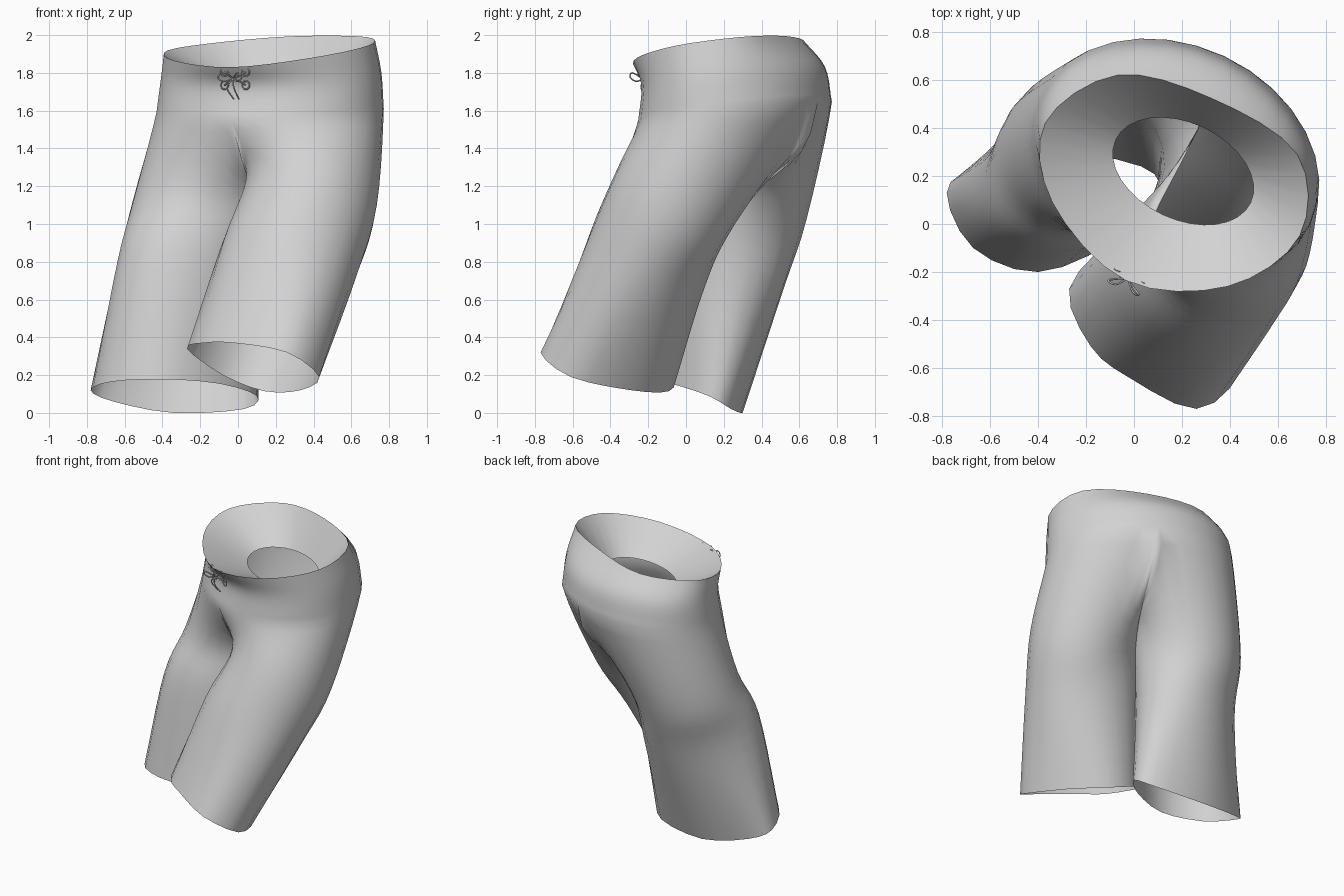
import bpy, bmesh
from math import sin, cos, radians, pi
from mathutils import Vector

cube = bpy.data.objects.get("Cube")
if cube:
    bpy.data.objects.remove(cube)

cloth = bpy.data.materials.new("grey cloth")
cloth.use_nodes = True
grey = (0.65, 0.65, 0.65, 1)
cloth.diffuse_color = grey
cloth.node_tree.nodes["Principled BSDF"].inputs["Base Color"].default_value = grey

TURN = -25      # the hips are turned sideways by this many degrees
HIP = 32        # points round the hips
LEG = 24        # points round each leg
HALF = HIP // 2


def ring(centre, a, b, turn, slope, start, count):
    """Tilted ellipse whose first point lies at the start angle."""
    c = Vector(centre)
    r = radians(turn)
    points = []
    for i in range(count):
        t = radians(start - turn) + 2 * pi * i / count
        dx = a * cos(t) * cos(r) - b * sin(t) * sin(r)
        dy = a * cos(t) * sin(r) + b * sin(t) * cos(r)
        points.append(c + Vector((dx, dy, slope[0] * dx + slope[1] * dy)))
    return points


def smooth_path(points, before=None, steps=5):
    """Catmull-Rom path through the points."""
    first = before or points[0] * 2 - points[1]
    p = [first] + points + [points[-1] * 2 - points[-2]]
    path = []
    for k in range(1, len(p) - 2):
        p0, p1, p2, p3 = p[k - 1:k + 3]
        for j in range(steps):
            t = j / steps
            path.append(0.5 * (2 * p1 + (p2 - p0) * t
                               + (2 * p0 - 5 * p1 + 4 * p2 - p3) * t * t
                               + (3 * p1 - p0 - 3 * p2 + p3) * t ** 3))
    return path + [points[-1]]


def closed_path(coords, count):
    """Smooth closed loop through a few points."""
    p = [Vector(c) for c in coords]
    steps = count // len(p)
    return smooth_path(p[-2:] + p + p[:2], steps=steps)[2 * steps:2 * steps + count]


def skin(bm, columns):
    """Closed tube of quads over neighbouring columns."""
    grid = [[bm.verts.new(p) for p in col] for col in columns]
    for left, right in zip(grid, grid[1:] + grid[:1]):
        for k in range(len(left) - 1):
            bm.faces.new((left[k], left[k + 1], right[k + 1], right[k]))


def finish(bm, name):
    bmesh.ops.remove_doubles(bm, verts=bm.verts, dist=0.0005)
    bmesh.ops.recalc_face_normals(bm, faces=bm.faces)
    mesh = bpy.data.meshes.new(name)
    bm.to_mesh(mesh)
    bm.free()
    mesh.materials.append(cloth)
    for f in mesh.polygons:
        f.use_smooth = True
    obj = bpy.data.objects.new(name, mesh)
    bpy.context.collection.objects.link(obj)


# Hip rings, starting at the front middle and running round the left side
FRONT = TURN - 90
waist = closed_path((
    (-0.035, -0.235, 1.83), (0.39, -0.26, 1.88), (0.69, -0.05, 1.945),
    (0.68, 0.29, 1.99), (0.32, 0.525, 1.995), (-0.07, 0.62, 1.965),
    (-0.37, 0.42, 1.92), (-0.34, 0.09, 1.865)), HIP)
belly = ring((0.175, 0.25, 1.78), 0.61, 0.455, TURN, (0.05, 0.12), FRONT, HIP)
hips = ring((0.17, 0.26, 1.6), 0.625, 0.485, TURN, (0.03, 0.1), FRONT, HIP)

# Crotch seam between the legs, from back to front
seam = [Vector(p) for p in (
    (0.37, 0.66, 1.48), (0.34, 0.57, 1.34), (0.28, 0.42, 1.23), (0.2, 0.26, 1.19),
    (0.11, 0.09, 1.2), (0.04, -0.07, 1.28), (0, -0.15, 1.41))]

# Leg rings: thigh, middle and hem
L0, R0 = -155, 42
left_hem = closed_path((
    (-0.18, -0.51, 0.37), (-0.02, -0.64, 0.37), (0.26, -0.77, 0.32),
    (0.43, -0.61, 0.19), (0.33, -0.29, 0.12), (0.14, -0.09, 0.115),
    (-0.08, -0.08, 0.2), (-0.27, -0.27, 0.34)), LEG)
right_hem = closed_path((
    (0.03, 0.24, 0.02), (-0.34, 0.3, 0), (-0.66, 0.23, 0.06),
    (-0.78, 0.13, 0.12), (-0.67, -0.1, 0.165), (-0.4, -0.2, 0.178),
    (-0.1, -0.08, 0.155), (0.1, 0.12, 0.09)), LEG)
left_rings = [
    ring((0.385, -0.05, 1.15), 0.355, 0.31, -20, (-0.2, -0.45), L0, LEG),
    ring((0.268, -0.208, 0.8), 0.375, 0.295, -30, (-0.3, -0.4), L0, LEG),
    left_hem]
right_rings = [
    ring((-0.195, 0.3, 1.1), 0.365, 0.34, -8, (-0.05, -0.2), R0, LEG),
    ring((-0.265, 0.2, 0.75), 0.385, 0.305, 20, (-0.07, -0.3), R0, LEG),
    right_hem]


def leg(bm, outer, inner, rings):
    """Tube from half of the hip ring plus the seam down to the hem."""
    tops = [hips[i % HIP] for i in outer] + inner
    guides = [belly[i % HIP] for i in outer] + [None] * len(inner)
    skin(bm, [smooth_path([top] + [r[n] for r in rings], guide)
              for n, (top, guide) in enumerate(zip(tops, guides))])


# Shorts: hips and two legs
bm = bmesh.new()
skin(bm, [smooth_path(list(c)) for c in zip(waist, belly, hips)])
leg(bm, range(HALF + 1), seam, left_rings)
leg(bm, range(HALF, HIP + 1), seam[::-1], right_rings)
finish(bm, "shorts")

# Lining that funnels inwards from the waist edge
opening = ring((0.205, 0.22, 1.73), 0.31, 0.2, TURN, (0.03, 0.08), FRONT, HIP)
bm = bmesh.new()
skin(bm, [list(c) for c in zip(waist, opening)])
finish(bm, "waist_lining")

# Front fastening, placed by sideways, outward and height distances
side = Vector((cos(radians(TURN)), sin(radians(TURN)), 0))
out = Vector((side.y, -side.x, 0))


def on_front(s, o, z):
    base = Vector((-0.01, -0.235 + (1.86 - z) * 0.5, z))
    return base + side * s + out * o


def cord(name, points, radius=0.004):
    curve = bpy.data.curves.new(name, "CURVE")
    curve.dimensions = "3D"
    curve.bevel_depth = radius
    curve.bevel_resolution = 1
    path = smooth_path([on_front(*p) for p in points], steps=4)
    spline = curve.splines.new("POLY")
    spline.points.add(len(path) - 1)
    for point, co in zip(spline.points, path):
        point.co = (*co, 1)
    curve.materials.append(cloth)
    obj = bpy.data.objects.new(name, curve)
    bpy.context.collection.objects.link(obj)


for sign, word in ((-1, "right"), (1, "left")):
    for row, z in enumerate((1.735, 1.805)):
        bpy.ops.mesh.primitive_torus_add(
            major_radius=0.022, minor_radius=0.004, major_segments=16,
            minor_segments=6, location=on_front(sign * 0.062, 0.012, z),
            rotation=(pi / 2, 0, radians(TURN)))
        eyelet = bpy.context.object
        eyelet.name = f"{word}_eyelet_{row}"
        eyelet.data.materials.append(cloth)
    # Crossed lace, bow loop and hanging end
    cord(word + "_lace", [(sign * 0.062, 0.01, 1.735), (0, 0.03, 1.77),
                          (-sign * 0.062, 0.01, 1.805)])
    cord(word + "_bow_loop", [(0, 0.04, 1.77), (sign * 0.04, 0.07, 1.8),
                              (sign * 0.07, 0.08, 1.775), (sign * 0.04, 0.07, 1.755),
                              (0, 0.04, 1.77)])
    cord(word + "_lace_end", [(0, 0.04, 1.77), (sign * 0.02, 0.07, 1.72),
                              (0.03 + sign * 0.015, 0.06, 1.66)])
